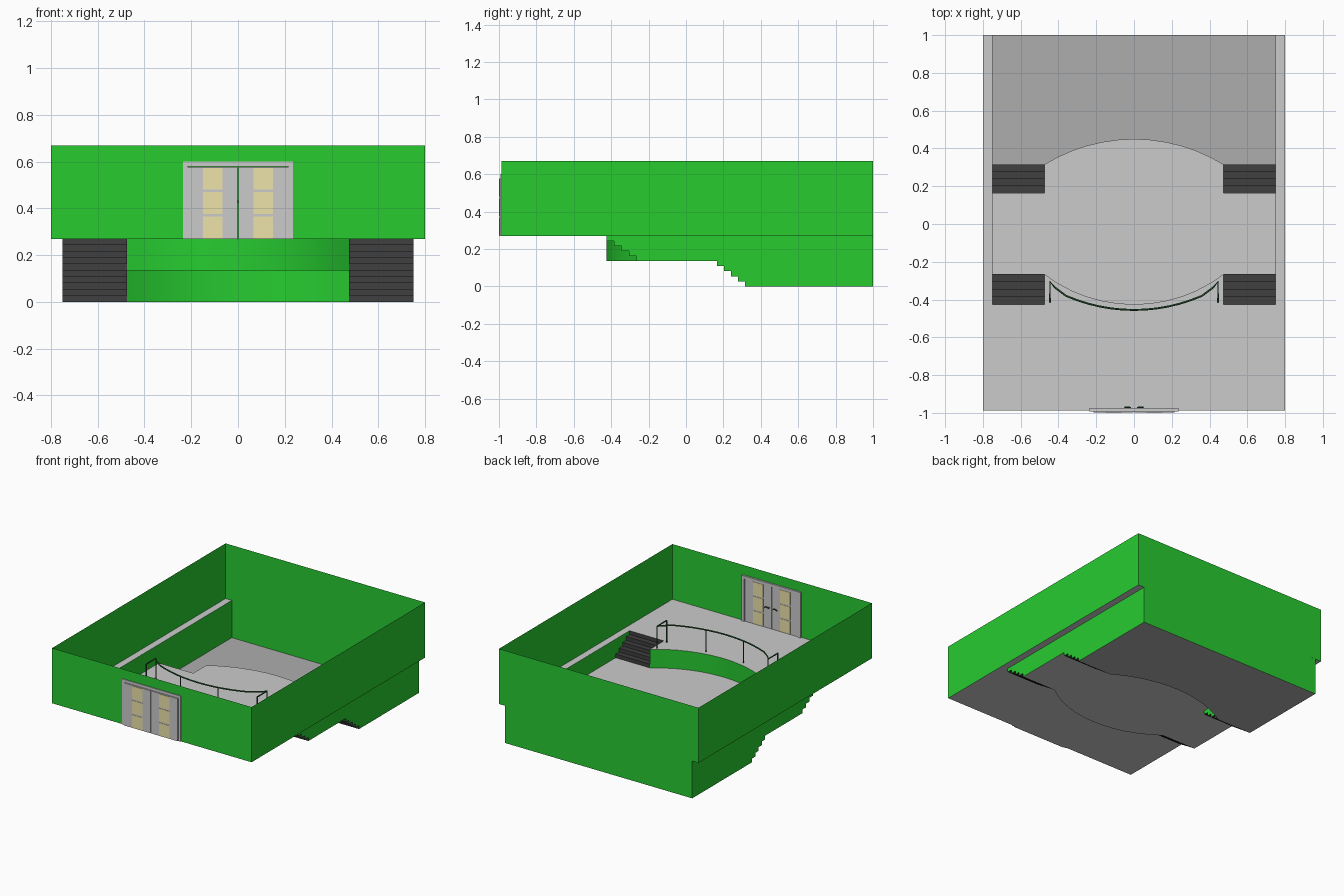
import bpy, math

if "Cube" in bpy.data.objects:
    bpy.data.objects.remove(bpy.data.objects["Cube"])


def mat(name, r, g, b):
    m = bpy.data.materials.new(name)
    m.diffuse_color = (r, g, b, 1)
    m.use_nodes = True
    m.node_tree.nodes["Principled BSDF"].inputs["Base Color"].default_value = m.diffuse_color
    return m


GREEN = mat("green_paint", 0.02, 0.6, 0.03)
BLACK = mat("black_step", 0.05, 0.05, 0.05)
DARK = mat("dark_floor", 0.42, 0.42, 0.42)
IRON = mat("dark_green_iron", 0.02, 0.1, 0.03)
GLASS = mat("yellow_glass", 0.85, 0.77, 0.4)


def mesh(name, verts, faces, material=None, smooth=False):
    me = bpy.data.meshes.new(name)
    me.from_pydata(verts, [], faces)
    me.update()
    if material:
        me.materials.append(material)
    for p in me.polygons:
        p.use_smooth = smooth
    ob = bpy.data.objects.new(name, me)
    bpy.context.collection.objects.link(ob)
    return ob


def polygon(name, pts, material=None):
    return mesh(name, pts, [range(len(pts))], material)


def strip(name, a, b, material, smooth=False):
    n = len(a)
    return mesh(name, a + b, [(i, i + 1, n + i + 1, n + i) for i in range(n - 1)], material, smooth)


def box(name, x0, x1, y0, y1, z0, z1, material=None):
    v = [(x, y, z) for x in (x0, x1) for y in (y0, y1) for z in (z0, z1)]
    f = [(0, 1, 3, 2), (4, 6, 7, 5), (0, 4, 5, 1), (2, 3, 7, 6), (0, 2, 6, 4), (1, 5, 7, 3)]
    return mesh(name, v, f, material)


def tube(name, pts, radius, material):
    cu = bpy.data.curves.new(name, 'CURVE')
    cu.dimensions = '3D'
    cu.bevel_depth = radius
    cu.bevel_resolution = 1
    cu.use_fill_caps = True
    sp = cu.splines.new('POLY')
    sp.points.add(len(pts) - 1)
    for p, c in zip(sp.points, pts):
        p.co = (*c, 1)
    cu.materials.append(material)
    ob = bpy.data.objects.new(name, cu)
    bpy.context.collection.objects.link(ob)


def arc(half, y_end, y_mid, n=12):
    # shallow circular arc, from +x to -x
    s = abs(y_mid - y_end)
    r = (half * half + s * s) / (2 * s)
    sign = 1 if y_mid > y_end else -1
    a = math.asin(half / r)
    out = []
    for i in range(n + 1):
        t = a - 2 * a * i / n
        out.append((r * math.sin(t), y_mid - sign * r * (1 - math.cos(t))))
    return out


def steps(y0, y1, z0, z1, risers=5):
    # descending profile: riser, tread, ..., riser
    dy, dz = (y1 - y0) / (risers - 1), (z1 - z0) / risers
    out = [(y0, z0)]
    for i in range(risers):
        out.append((y0 + i * dy, z0 + (i + 1) * dz))
        if i < risers - 1:
            out.append((y0 + (i + 1) * dy, z0 + (i + 1) * dz))
    return out


def at_z(pts, z):
    return [(x, y, z) for x, y in pts]


W, L, S = 0.8, 0.75, 0.475           # upper wall, lower wall, inner stair edge
FRONT, BACK = -0.987, 1.0
TOP, HI, MID = 0.67, 0.27, 0.135     # wall top, upper floor, middle floor
UA, UB = -0.425, -0.265              # upper stair start and end
LA, LB = 0.165, 0.315                # lower stair start and end

upper_arc = arc(S, UB, UA)
lower_arc = arc(S, LB, 0.45)
upper_steps = steps(UA, UB, HI, MID)
lower_steps = steps(LA, LB, MID, 0)

# three floor levels; the upper one includes the side ledges
polygon("upper_floor", at_z([(-W, FRONT), (W, FRONT), (W, BACK), (L, BACK), (L, UA), (S, UA)]
        + upper_arc + [(-S, UA), (-L, UA), (-L, BACK), (-W, BACK)], HI))
polygon("middle_floor", at_z([(L, LA), (S, LA)] + lower_arc + [(-S, LA), (-L, LA), (-L, UB)]
        + upper_arc[::-1] + [(L, UB)], MID))
polygon("lower_floor", at_z([(-L, BACK), (-L, LB)] + lower_arc[::-1] + [(L, LB), (L, BACK)], 0), DARK)

# curved faces between levels
strip("upper_curved_riser", at_z(upper_arc, MID), at_z(upper_arc, HI), GREEN, True)
strip("lower_curved_riser", at_z(lower_arc, 0), at_z(lower_arc, MID), GREEN, True)

# walls
for s, side in ((-1, "left"), (1, "right")):
    polygon(side + "_wall", [(s * W, FRONT, HI), (s * W, BACK, HI), (s * W, BACK, TOP), (s * W, FRONT, TOP)], GREEN)
    outline = upper_steps + lower_steps + [(BACK, 0), (BACK, HI)]
    polygon(side + "_lower_wall", [(s * L, y, z) for y, z in outline], GREEN)
    # stairs and their stepped cheek panels
    for level, prof, corner in (("upper", upper_steps, (UB, HI)), ("lower", lower_steps, (LB, MID))):
        strip(f"{side}_{level}_stairs", [(s * S, y, z) for y, z in prof],
              [(s * L, y, z) for y, z in prof], BLACK)
        polygon(f"{side}_{level}_stair_cheek", [(s * S, y, z) for y, z in prof + [corner]], GREEN)
polygon("back_wall", [(-W, BACK, HI), (W, BACK, HI), (W, BACK, TOP), (-W, BACK, TOP)], GREEN)
polygon("back_lower_wall", [(-L, BACK, 0), (L, BACK, 0), (L, BACK, HI), (-L, BACK, HI)], GREEN)
D, DT = 0.235, 0.6                   # door opening
polygon("front_wall", [(x, FRONT, z) for x, z in
        [(-W, HI), (-D, HI), (-D, DT), (D, DT), (D, HI), (W, HI), (W, TOP), (-W, TOP)]], GREEN)

# double door
box("door_frame_top", -D, D, -0.992, -0.974, 0.58, DT)
for s, side in ((-1, "left"), (1, "right")):
    def sbox(name, a, b, *rest):
        box(f"{side}_{name}", min(s * a, s * b), max(s * a, s * b), *rest)
    sbox("door_frame_post", 0.217, D, -0.992, -0.974, HI, 0.58)
    sbox("door_leaf", 0.002, 0.215, -0.998, -0.981, HI, 0.578)
    for i in range(3):
        z = 0.272 + i * 0.104
        sbox(f"door_glass_{i + 1}", 0.067, 0.15, -1.0, -0.979, z, z + 0.094, GLASS)
    tube(f"{side}_door_handle", [(s * 0.02, -0.981, 0.42), (s * 0.02, -0.971, 0.42),
         (s * 0.035, -0.969, 0.426), (s * 0.05, -0.971, 0.418)], 0.004, IRON)

# railing along the upper curve
RZ = 0.43
rail = arc(0.36, -0.38, -0.455)
path = [(0.445, -0.415), (0.445, -0.305), (0.42, -0.335)] + rail + [(-0.42, -0.335), (-0.445, -0.305), (-0.445, -0.415)]
tube("railing_top", at_z(path, RZ), 0.005, IRON)
for s in (-1, 1):
    for i, (x, y) in enumerate([(0.445, -0.415), (0.445, -0.305), (0.15, -0.443)]):
        tube(f"railing_post_{i + 1}", [(s * x, y, HI), (s * x, y, RZ)], 0.004, IRON)
